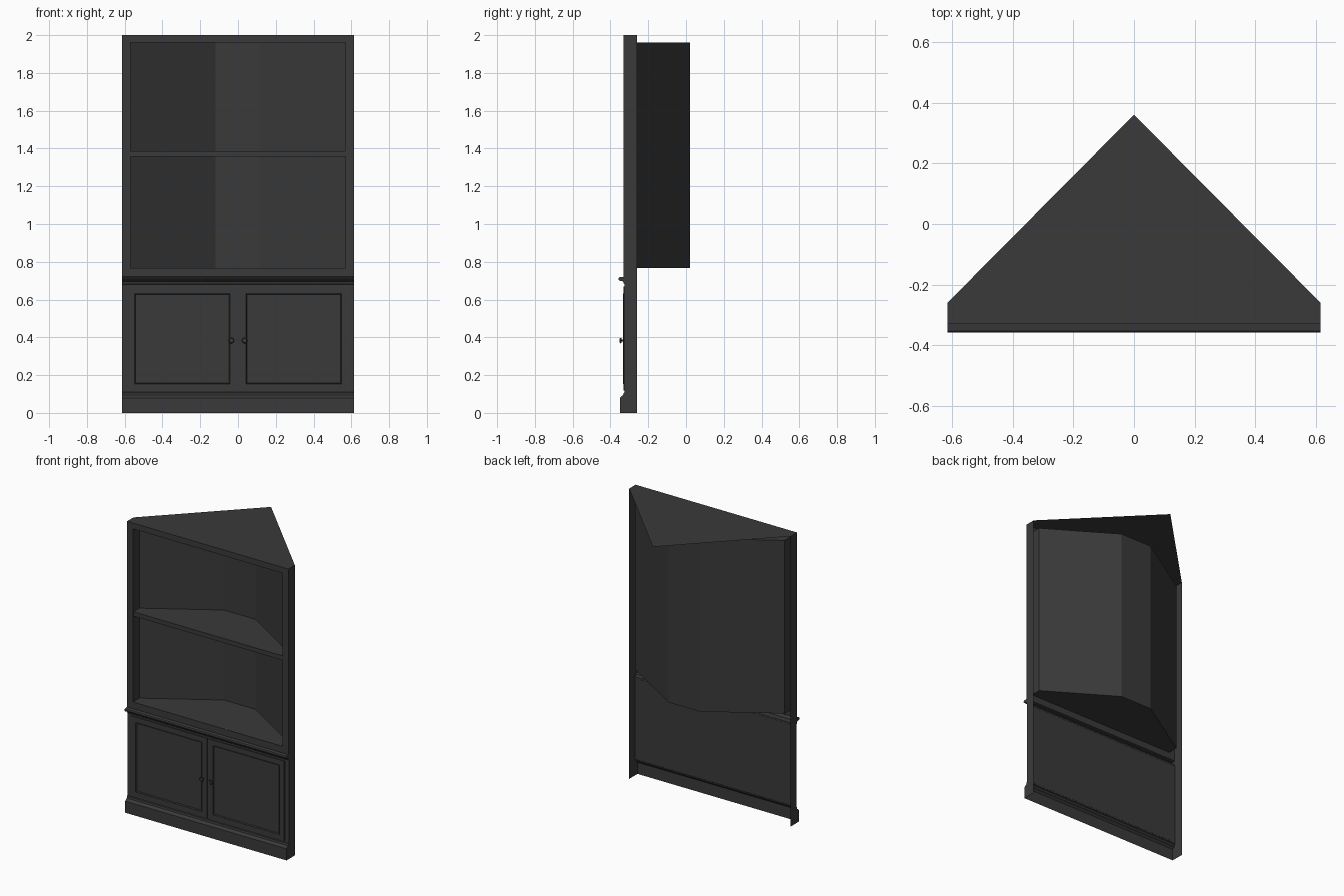
import bpy, bmesh, math
from mathutils import Matrix

if "Cube" in bpy.data.objects:
    bpy.data.objects.remove(bpy.data.objects["Cube"])

W, FRONT, BACK = 0.615, -0.33, -0.26      # half width, face frame front, side panel back
IN, LOW, HIGH = 0.57, 0.767, 1.96         # alcove half width, floor, ceiling

paint = bpy.data.materials.new("dark_paint")
paint.diffuse_color = (0.042, 0.042, 0.042, 1)
paint.use_nodes = True
paint.node_tree.nodes["Principled BSDF"].inputs["Base Color"].default_value = paint.diffuse_color


def finish(name, bm):
    me = bpy.data.meshes.new(name)
    bm.to_mesh(me)
    bm.free()
    me.materials.append(paint)
    ob = bpy.data.objects.new(name, me)
    bpy.context.collection.objects.link(ob)
    return ob


def polygon(name, points):
    bm = bmesh.new()
    bm.faces.new([bm.verts.new(p) for p in points])
    return finish(name, bm)


def strip(name, line_a, line_b):
    """Sheet of quads joining two matching polylines."""
    bm = bmesh.new()
    a = [bm.verts.new(p) for p in line_a]
    b = [bm.verts.new(p) for p in line_b]
    for i in range(len(a) - 1):
        bm.faces.new((a[i], b[i], b[i + 1], a[i + 1]))
    return finish(name, bm)


def at_z(plan, z):
    return [(x, y, z) for x, y in plan]


# lower front: plinth, body and ledge moulding as one (y, z) profile
profile = [(-0.35, 0), (-0.35, 0.08), (-0.342, 0.088), (-0.333, 0.094),
           (-0.33, 0.106), (-0.325, 0.11), (-0.325, 0.68), (-0.33, 0.685),
           (-0.333, 0.696), (-0.352, 0.7), (-0.358, 0.705), (-0.358, 0.712),
           (-0.352, 0.718), (FRONT, 0.721)]
top_profile = profile + [(FRONT, LOW)]
strip("lower_front", [(W, y, z) for y, z in top_profile],
      [(-W, y, z) for y, z in top_profile])

# thin side panels following the same profile
for s, side in ((-1, "left"), (1, "right")):
    outline = profile + [(FRONT, 2), (BACK, 2), (BACK, 0)]
    if s > 0:
        outline = [outline[0]] + outline[:0:-1]
    polygon(side + "_side", [(s * W, y, z) for y, z in outline])

    # upper stile
    x0, x1 = sorted((s * IN, s * W))
    polygon(side + "_stile", [(x0, FRONT, LOW), (x1, FRONT, LOW),
                              (x1, FRONT, HIGH), (x0, FRONT, HIGH)])

# rail across the top of the opening
polygon("top_rail", [(-W, FRONT, HIGH), (W, FRONT, HIGH), (W, FRONT, 2), (-W, FRONT, 2)])

# corner shaped top board
polygon("top_board", at_z([(-W, FRONT), (W, FRONT), (W, BACK), (0, 0.36), (-W, BACK)], 2))

# faceted alcove: walls, floor and ceiling
plan = [(IN, FRONT), (IN, BACK), (0.12, 0.02), (-0.12, 0.02), (-IN, BACK), (-IN, FRONT)]
strip("alcove_walls", at_z(plan, LOW), at_z(plan, HIGH))
polygon("alcove_floor", at_z(plan, LOW))
polygon("alcove_ceiling", at_z(plan[::-1], HIGH))

# solid shelf
bm = bmesh.new()
shelf_plan = [(x, max(y, -0.325)) for x, y in plan]
face = bm.faces.new([bm.verts.new(p) for p in at_z(shelf_plan, 1.357)])
ext = bmesh.ops.extrude_face_region(bm, geom=[face])
bmesh.ops.translate(bm, vec=(0, 0, 0.03),
                    verts=[v for v in ext["geom"] if isinstance(v, bmesh.types.BMVert)])
bmesh.ops.recalc_face_normals(bm, faces=bm.faces[:])
finish("shelf", bm)

for s, side in ((-1, "left"), (1, "right")):
    # door with a moulded, recessed panel
    bm = bmesh.new()
    bmesh.ops.create_cube(bm, size=1, matrix=Matrix.Translation((s * 0.295, -0.3275, 0.393))
                          @ Matrix.Diagonal((0.578, 0.007, 0.55, 1)))
    front = [f for f in bm.faces if f.normal.y < -0.9]
    for thick, depth in ((0.05, 0), (0.003, 0.003), (0.005, -0.008)):
        bmesh.ops.inset_region(bm, faces=front, thickness=thick, depth=depth)
    finish(side + "_door", bm)

    # turned knob
    bm = bmesh.new()
    rings = [(0.007, -0.329), (0.005, -0.34), (0.014, -0.343), (0.015, -0.347), (0.011, -0.351)]
    n = 16
    loops = [[bm.verts.new((s * 0.035 + r * math.cos(2 * math.pi * i / n), y,
                            0.383 + r * math.sin(2 * math.pi * i / n))) for i in range(n)]
             for r, y in rings]
    for a, b in zip(loops, loops[1:]):
        for i in range(n):
            j = (i + 1) % n
            bm.faces.new((a[i], a[j], b[j], b[i]))
    bm.faces.new(loops[-1])
    bmesh.ops.recalc_face_normals(bm, faces=bm.faces[:])
    knob = finish(side + "_knob", bm)
    bpy.ops.object.select_all(action='DESELECT')
    knob.select_set(True)
    bpy.context.view_layer.objects.active = knob
    bpy.ops.object.shade_smooth_by_angle(angle=math.radians(35))
